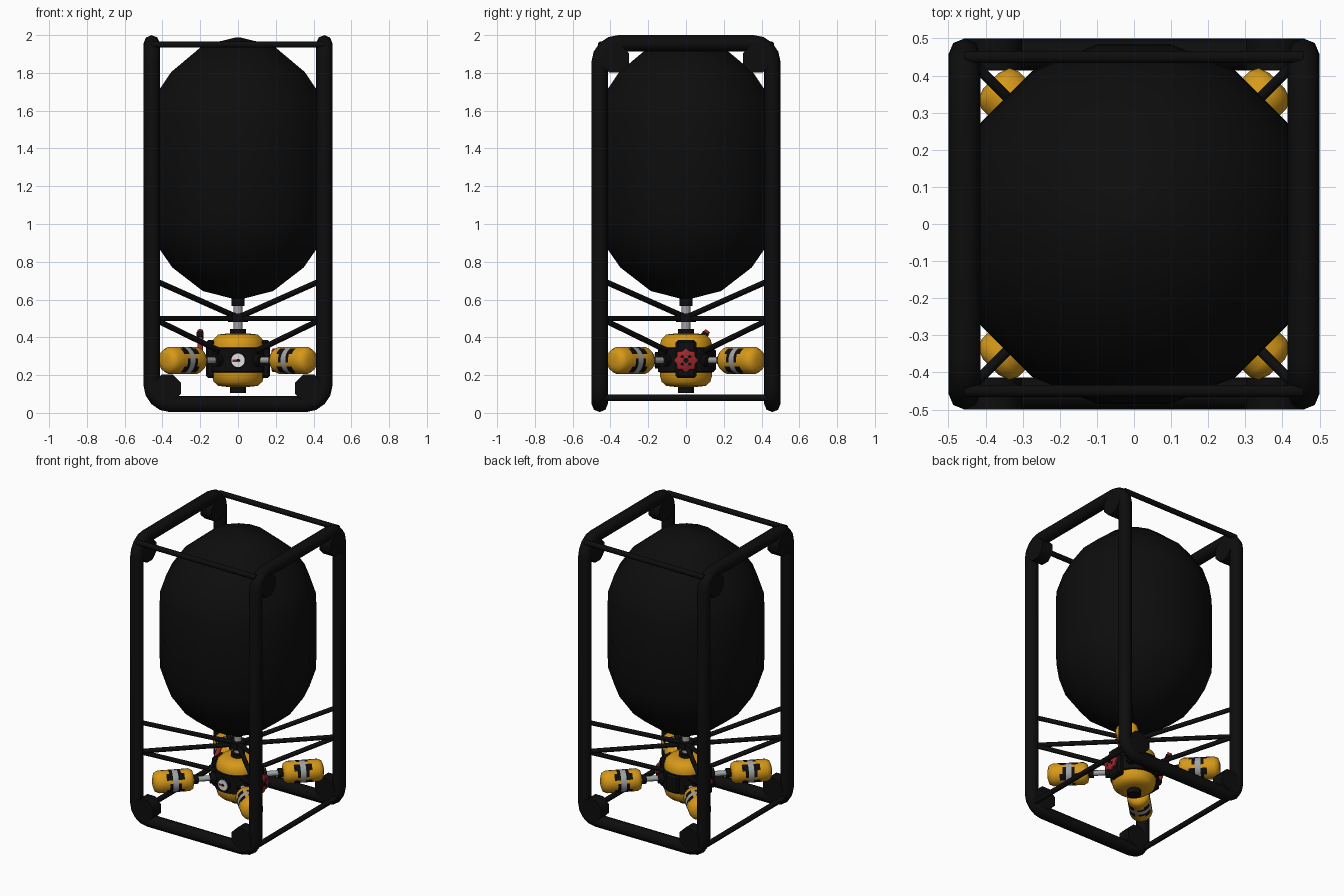
import bpy, bmesh, math
from mathutils import Vector

if "Cube" in bpy.data.objects:
    bpy.data.objects.remove(bpy.data.objects["Cube"], do_unlink=True)


def material(name, rgb):
    m = bpy.data.materials.new(name)
    m.use_nodes = True
    m.diffuse_color = (*rgb, 1)
    m.node_tree.nodes["Principled BSDF"].inputs["Base Color"].default_value = (*rgb, 1)
    return m


BLACK = material("matt_black", (0.004, 0.004, 0.004))
YELLOW = material("safety_yellow", (0.68, 0.32, 0.01))
GREY = material("steel_grey", (0.36, 0.36, 0.38))
RED = material("valve_red", (0.34, 0.02, 0.025))
WHITE = material("gauge_white", (0.75, 0.75, 0.75))


def finish(name, mesh, mats, angle=40):
    for m in mats:
        mesh.materials.append(m)
    ob = bpy.data.objects.new(name, mesh)
    bpy.context.collection.objects.link(ob)
    bpy.ops.object.select_all(action="DESELECT")
    ob.select_set(True)
    bpy.context.view_layer.objects.active = ob
    bpy.ops.object.shade_smooth_by_angle(angle=math.radians(angle))
    return ob


def lathe(name, profile, mats, origin=(0, 0, 0), axis=(0, 0, 1), seg=16,
          rule=None, lobe=None, angle=40):
    """Spin (radius, height) points around an axis; rule(ring, side) picks a material."""
    turn = Vector(axis).to_track_quat("Z", "Y")
    bm = bmesh.new()
    rings = []
    for r, h in profile:
        ring = []
        for i in range(seg):
            a = math.tau * (i + 0.5) / seg
            rr = r * (lobe(a) if lobe else 1)
            p = Vector((rr * math.cos(a), rr * math.sin(a), h))
            ring.append(bm.verts.new(Vector(origin) + turn @ p))
        rings.append(ring)
    for k in range(len(rings) - 1):
        for i in range(seg):
            j = (i + 1) % seg
            f = bm.faces.new((rings[k][i], rings[k][j], rings[k + 1][j], rings[k + 1][i]))
            if rule:
                f.material_index = rule(k, i)
    bm.faces.new(rings[0][::-1])
    bm.faces.new(rings[-1])
    mesh = bpy.data.meshes.new(name)
    bm.to_mesh(mesh)
    bm.free()
    return finish(name, mesh, mats, angle)


def rod(name, a, b, r, mat, seg=8):
    a, b = Vector(a), Vector(b)
    return lathe(name, [(r, 0), (r, (b - a).length)], [mat], a, b - a, seg, angle=50)


def box(name, center, size, mat, bevel=0.012):
    bm = bmesh.new()
    bmesh.ops.create_cube(bm, size=1)
    for v in bm.verts:
        v.co = Vector(center) + Vector([c * s for c, s in zip(v.co, size)])
    bmesh.ops.bevel(bm, geom=bm.edges[:], offset=bevel, segments=1, affect="EDGES")
    mesh = bpy.data.meshes.new(name)
    bm.to_mesh(mesh)
    bm.free()
    return finish(name, mesh, [mat], 30)


def closed_tube(name, corners, radius, bend, mat):
    """Closed pipe through the corners, each rounded with an arc."""
    path = []
    n = len(corners)
    for i, c in enumerate(corners):
        c = Vector(c)
        u = (Vector(corners[i - 1]) - c).normalized()
        v = (Vector(corners[(i + 1) % n]) - c).normalized()
        for k in range(5):
            t = k / 4 * math.pi / 2
            path.append(c + bend * (u * (1 - math.sin(t)) + v * (1 - math.cos(t))))
    cu = bpy.data.curves.new(name + "_path", "CURVE")
    cu.dimensions = "3D"
    cu.bevel_depth = radius
    cu.bevel_resolution = 2
    sp = cu.splines.new("POLY")
    sp.points.add(len(path) - 1)
    for p, co in zip(sp.points, path):
        p.co = (*co, 1)
    sp.use_cyclic_u = True
    tmp = bpy.data.objects.new(name + "_path", cu)
    bpy.context.collection.objects.link(tmp)
    deps = bpy.context.evaluated_depsgraph_get()
    mesh = bpy.data.meshes.new_from_object(tmp.evaluated_get(deps))
    bpy.data.objects.remove(tmp, do_unlink=True)
    mesh.materials.clear()
    return finish(name, mesh, [mat], 50)


# Frame: one pipe, bent along x at the bottom and along y at the top
C, LOW, HIGH = 0.457, 0.047, 1.957
closed_tube("frame_pipe", [
    (-C, -C, LOW), (C, -C, LOW), (C, -C, HIGH), (C, C, HIGH),
    (C, C, LOW), (-C, C, LOW), (-C, C, HIGH), (-C, -C, HIGH)], 0.043, 0.1, BLACK)
for s, side in ((-1, "a"), (1, "b")):
    rod("top_crossbar_" + side, (-C, s * 0.45, 1.95), (C, s * 0.45, 1.95), 0.018, BLACK)
    rod("bottom_crossbar_" + side, (s * 0.45, -C, 0.08), (s * 0.45, C, 0.08), 0.018, BLACK)

# Float bag
lathe("float_bag", [
    (0.01, 0.60), (0.19, 0.645), (0.355, 0.77), (0.45, 0.905), (0.492, 1.03),
    (0.495, 1.29), (0.492, 1.55), (0.45, 1.675), (0.36, 1.805), (0.19, 1.945),
    (0.01, 1.988)], [BLACK], seg=16, angle=60)

# Centre stem and collars
rod("stem", (0, 0, 0.42), (0, 0, 0.6), 0.024, GREY, 12)
for name, z0, z1, r in (("bag_collar", 0.565, 0.61, 0.036), ("strut_hub", 0.48, 0.525, 0.055),
                        ("body_cap", 0.405, 0.445, 0.045), ("drain_cap", 0.105, 0.16, 0.045)):
    rod(name, (0, 0, z0), (0, 0, z1), r, BLACK, 12)

# Body with black belt
lathe("body", [
    (0.06, 0.138), (0.105, 0.143), (0.13, 0.165), (0.14, 0.2), (0.14, 0.36),
    (0.13, 0.392), (0.105, 0.415), (0.06, 0.42)], [YELLOW], seg=24, angle=60)
lathe("belt", [(0.135, 0.212), (0.149, 0.218), (0.149, 0.342), (0.135, 0.348)],
      [BLACK], seg=24)
for s, side in ((1, "left"), (-1, "right")):
    box(side + "_block", (s * 0.145, 0, 0.285), (0.05, 0.11, 0.2), BLACK)
box("back_block", (0, 0.145, 0.28), (0.1, 0.03, 0.12), BLACK)

# Gauge on the front
rod("gauge_case", (0, -0.13, 0.278), (0, -0.163, 0.278), 0.044, BLACK, 16)
rod("gauge_dial", (0, -0.16, 0.278), (0, -0.168, 0.278), 0.036, WHITE, 16)
box("gauge_needle", (-0.01, -0.17, 0.278), (0.04, 0.004, 0.01), RED, 0.001)
rod("gauge_pin", (0, -0.165, 0.278), (0, -0.173, 0.278), 0.008, BLACK)

# Lobed hand wheel on the left
rod("wheel_shaft", (0.16, 0, 0.278), (0.2, 0, 0.278), 0.018, BLACK)
lathe("hand_wheel", [(0.05, 0.0), (0.058, 0.006), (0.058, 0.018), (0.05, 0.024)], [RED],
      (0.178, 0, 0.278), (1, 0, 0), 48, lobe=lambda a: 1 + 0.09 * math.cos(8 * a))
rod("wheel_nut", (0.2, 0, 0.278), (0.207, 0, 0.278), 0.014, BLACK)
for k in range(4):
    a = math.tau * (k + 0.5) / 4
    y, z = 0.028 * math.cos(a), 0.278 + 0.028 * math.sin(a)
    rod(f"wheel_hole_{k + 1}", (0.2, y, z), (0.2035, y, z), 0.009, BLACK)

# Lever on the right
rod("lever_pivot", (-0.165, 0, 0.278), (-0.215, 0, 0.278), 0.022, BLACK)
rod("lever", (-0.2, 0, 0.278), (-0.2, 0.115, 0.435), 0.016, RED)
rod("lever_grip", (-0.2, 0.085, 0.394), (-0.2, 0.107, 0.424), 0.02, BLACK)

# Float rings: yellow ends, grey band, broken black edges
FLOAT = [(0.035, 0.0), (0.06, 0.008), (0.072, 0.03), (0.072, 0.065), (0.072, 0.085),
         (0.072, 0.105), (0.072, 0.14), (0.072, 0.16), (0.072, 0.18), (0.072, 0.225),
         (0.06, 0.25), (0.03, 0.26)]


def float_colour(ring, side):
    if ring == 5:
        return 2
    if ring in (4, 6):
        return 1 if side % 5 else 0
    if ring in (3, 7):
        return 1 if side % 5 in (1, 2) else 0
    return 0


# Four diagonal arms, floats and struts
for k, (sx, sy) in enumerate(((1, 1), (-1, 1), (-1, -1), (1, -1)), 1):
    d = Vector((sx, sy, 0)).normalized()
    up = Vector((0, 0, 0.278))
    rod(f"arm_{k}", d * 0.12 + up, d * 0.3 + up, 0.018, GREY)
    rod(f"arm_socket_{k}", d * 0.13 + up, d * 0.18 + up, 0.036, BLACK)
    rod(f"arm_collar_{k}", d * 0.255 + up, d * 0.29 + up, 0.03, BLACK)
    lathe(f"side_float_{k}", FLOAT, [YELLOW, BLACK, GREY], d * 0.285 + up, d, 20,
          float_colour, angle=50)
    post = Vector((sx * 0.45, sy * 0.45, 0))
    for name, z0, z1, r0 in (("upper", 0.505, 0.705, 0), ("middle", 0.5, 0.5, 0),
                             ("lower", 0.325, 0.5, 0.13)):
        rod(f"{name}_strut_{k}", d * r0 + Vector((0, 0, z0)),
            post + Vector((0, 0, z1)), 0.015, BLACK)
    # Corner bosses inside the pipe bends
    x, y = sx * 0.375, sy * 0.375
    rod(f"bottom_boss_{k}", (x, sy * 0.415, 0.13), (x, sy * 0.5, 0.13), 0.079, BLACK)
    rod(f"top_boss_{k}", (sx * 0.415, y, 1.875), (sx * 0.5, y, 1.875), 0.079, BLACK)
